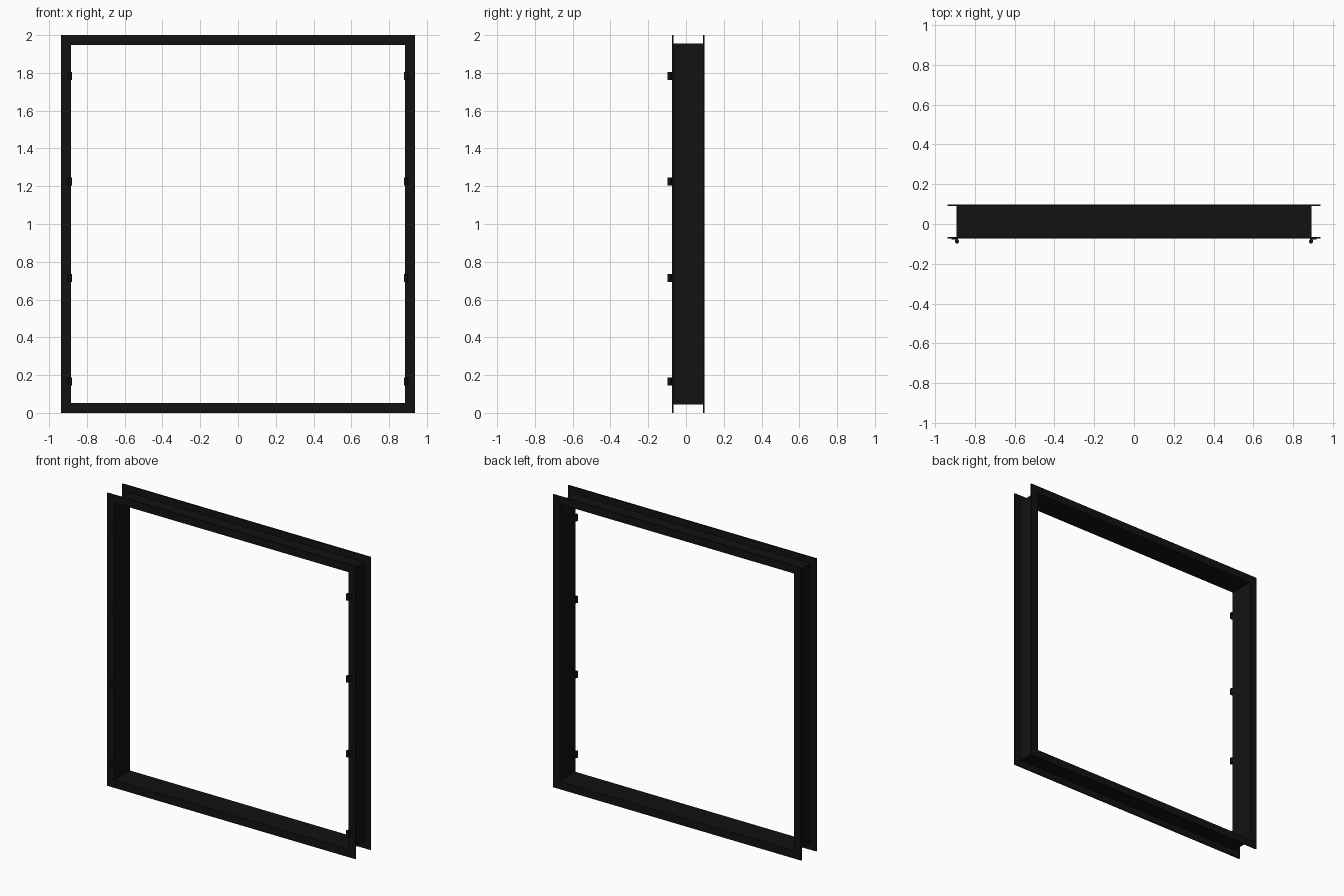
import bpy, bmesh, math

if "Cube" in bpy.data.objects:
    bpy.data.objects.remove(bpy.data.objects["Cube"])

black = bpy.data.materials.new("black_steel")
black.diffuse_color = (0.006, 0.006, 0.006, 1)
black.use_nodes = True
black.node_tree.nodes["Principled BSDF"].inputs["Base Color"].default_value = black.diffuse_color

Y_FRONT, Y_BACK = -0.073, 0.098
HALF_W, TOP = 0.938, 2.0
DEPTH, T = 0.053, 0.008


def add_object(name, bm):
    bmesh.ops.recalc_face_normals(bm, faces=bm.faces)
    mesh = bpy.data.meshes.new(name)
    bm.to_mesh(mesh)
    bm.free()
    mesh.materials.append(black)
    obj = bpy.data.objects.new(name, mesh)
    bpy.context.collection.objects.link(obj)
    return obj


# Channel frame: U profile (inset from outer edge, y) swept with mitred corners
profile = [(0, Y_FRONT), (DEPTH, Y_FRONT), (DEPTH, Y_BACK), (0, Y_BACK),
           (0, Y_BACK - T), (DEPTH - T, Y_BACK - T),
           (DEPTH - T, Y_FRONT + T), (0, Y_FRONT + T)]
bm = bmesh.new()
rings = []
for sx, top in ((-1, 0), (1, 0), (1, 1), (-1, 1)):
    rings.append([bm.verts.new((sx * (HALF_W - d), y, TOP - d if top else d))
                  for d, y in profile])
n = len(profile)
for i in range(4):
    a, b = rings[i], rings[(i + 1) % 4]
    for j in range(n):
        k = (j + 1) % n
        bm.faces.new((a[j], a[k], b[k], b[j]))
add_object("channel_frame", bm)


# Hinges: bent leaf on the front flange plus a round knuckle at the inner edge
def hinge(side, z, number):
    label = f"{'left' if side < 0 else 'right'}_{number}"
    h = 0.021
    leaf = [(0.917, Y_FRONT), (0.917, Y_FRONT - 0.004), (0.897, Y_FRONT - 0.006),
            (0.897, -0.086), (0.885, -0.086), (0.885, Y_FRONT)]
    bm = bmesh.new()
    low = bm.faces.new([bm.verts.new((side * x, y, z - h)) for x, y in leaf])
    ext = bmesh.ops.extrude_face_region(bm, geom=[low], use_keep_orig=True)
    up = [v for v in ext["geom"] if isinstance(v, bmesh.types.BMVert)]
    bmesh.ops.translate(bm, verts=up, vec=(0, 0, 2 * h))
    add_object("hinge_leaf_" + label, bm)

    bpy.ops.mesh.primitive_cylinder_add(vertices=16, radius=0.0105, depth=2 * h,
                                        location=(side * 0.890, -0.0875, z))
    pin = bpy.context.object
    pin.name = "hinge_knuckle_" + label
    pin.data.materials.append(black)
    bpy.ops.object.shade_smooth_by_angle(angle=math.radians(35))


for side in (-1, 1):
    for number, z in enumerate((0.167, 0.713, 1.224, 1.784), 1):
        hinge(side, z, number)
